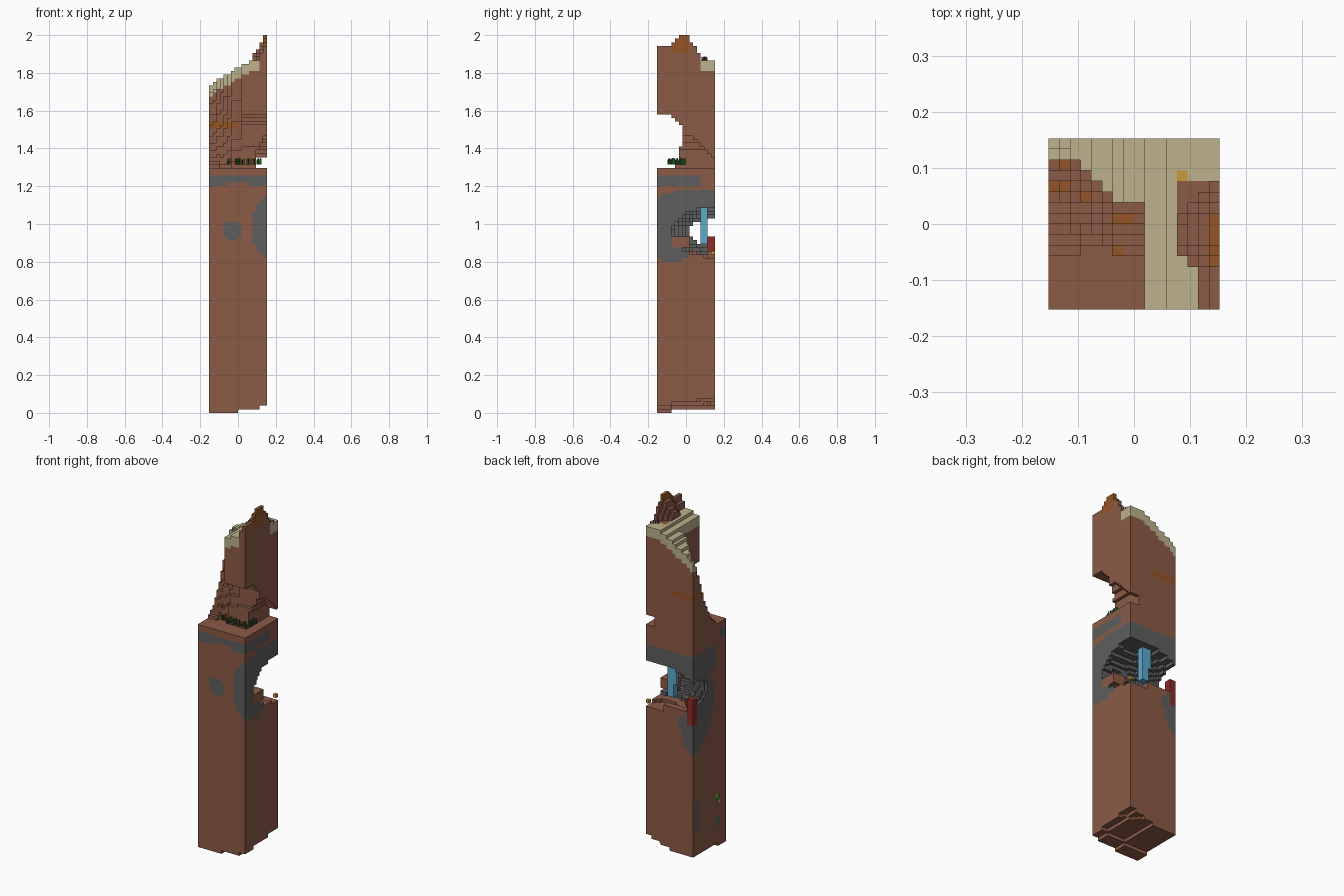
import bpy, bmesh, random
from mathutils import Vector

random.seed(4)
cube = bpy.data.objects.get("Cube")
if cube:
    bpy.data.objects.remove(cube, do_unlink=True)

N, LAYERS = 16, 105
S = 2 / LAYERS
HALF = N * S / 2

COLOURS = {
    "clay": (0.26, 0.105, 0.063),
    "sandstone": (0.51, 0.445, 0.27),
    "grey_stone": (0.112, 0.112, 0.112),
    "grass": (0.03, 0.18, 0.025),
    "water": (0.11, 0.40, 0.61),
    "red_rock": (0.26, 0.025, 0.02),
    "orange_clay": (0.30, 0.09, 0.02),
    "gold": (0.58, 0.33, 0.04),
}
MATS = {}
for name, rgb in COLOURS.items():
    m = bpy.data.materials.new(name)
    m.use_nodes = True
    m.diffuse_color = (*rgb, 1)
    m.node_tree.nodes["Principled BSDF"].inputs["Base Color"].default_value = (*rgb, 1)
    MATS[name] = m


def clamp(v):
    return max(0.0, min(1.0, v))


def inside(p, centre, radii):
    return sum(((a - c) / r) ** 2 for a, c, r in zip(p, centre, radii)) < 1


def in_box(p, lo, hi):
    return all(a < v < b for a, v, b in zip(lo, p, hi))


def plateau(x):
    return min(1.865, 1.735 + 0.6 * (x + 0.15))


def on_ridge(x, y):
    return y < 0.08 and x > 0.08 + 0.035 * clamp((-0.04 - y) / 0.06)


def summit(x, y):
    """Height of the top surface."""
    if not on_ridge(x, y):
        return plateau(x)
    drop = 1.5 * y if y > 0 else min(0.06, abs(y + 0.02))
    return max(plateau(x), 2.017 - 1.7 * (0.15 - x) - drop)


def cliff_front(x, z):
    """How far forward the cliff reaches at a height."""
    t = clamp((z - 1.3) / 0.42)
    back = 0.04 + 0.09 * clamp((-0.03 - x) / 0.1)
    foot = -0.07 + 0.02 * ((int((x + HALF) / S) // 3) % 2)
    return foot + (back - foot) * t ** 0.6


def in_cave(p):
    return inside(p, (0.07, 0.13, 0.955), (0.25, 0.21, 0.135))


def solid(i, j, k, p):
    x, y, z = p
    # stepped underside
    if k < (i >= 8) + (i >= 14) + (j >= 4) + (i + j >= 26):
        return False
    if z < 1.3:
        return not in_cave(p)
    if z > summit(x, y):
        return False
    # overhanging arm
    if x > 0.02 and z > 1.58 - max(0, y + 0.08):
        return True
    # undercut on the side below the arm
    if z < 1.5 and x > 0.10 + max(0, z - 1.38) * 0.45:
        return False
    front = cliff_front(x, z) if x < 0.02 else -0.05 + 0.2 * clamp(z - 1.3)
    return y > front


def colour(p):
    x, y, z = p
    if z > 1.3:
        if z > plateau(x) - 0.055 and not on_ridge(x, y):
            if x > -0.1 or y > 0.12:
                return "sandstone"
        if z > 1.9 and x > 0.135 and -0.08 < y < 0.02:
            return "orange_clay"
        if x < 0 and 1.51 < z < 1.54 or random.random() < 0.015 and y < 0.12 and x < 0.13:
            return "orange_clay"
        return "clay"
    # mineral spots low on the side
    if x < -0.14 and abs(y + 0.08) < 0.02 and (abs(z - 0.14) < 0.03 or abs(z - 0.28) < 0.025):
        return random.choice(["grey_stone", "grass", "gold"])
    if x < -0.14 and abs(y - 0.11) < 0.015 and 0.15 < z < 0.33:
        return "grey_stone"
    # stone seams
    if 1.2 < z < 1.265 and y < 0.08 and not (x < -0.1 and y > -0.1):
        return "grey_stone" if z > 1.22 or abs(x) > 0.05 else "clay"
    if inside(p, (-0.03, -0.15, 0.965), (0.052, 0.05, 0.052)):
        return "grey_stone"
    if inside(p, (0.2, -0.08, 0.98), (0.14, 0.16, 0.2)):
        return "grey_stone"
    if 1.05 < z < 1.19 and y > -0.05:
        return "grey_stone"
    if inside(p, (-0.17, 0.16, 0.88), (0.12, 0.2, 0.28)):
        return "grey_stone"
    if (z > 0.88 or y < 0.02) and inside(p, (0.07, 0.13, 0.955), (0.28, 0.25, 0.17)):
        return "grey_stone"
    return "clay"


# Coloured blocks standing inside the cave: low corner, high corner, colour
EXTRAS = [
    ((0.0, 0.07, 0.90), (0.04, 0.115, 1.09), "water"),
    ((-0.02, 0.09, 0.98), (0.02, 0.115, 1.09), "water"),
    ((-0.16, 0.11, 0.78), (-0.11, 0.16, 0.93), "red_rock"),
    ((0.07, -0.07, 0.88), (0.16, 0.01, 0.93), "clay"),
    ((-0.10, 0.11, 0.82), (0.03, 0.16, 0.86), "clay"),
    ((0.13, 0.13, 0.83), (0.16, 0.16, 0.85), "gold"),
    ((0.075, 0.075, 1.84), (0.095, 0.095, 1.87), "gold"),
]

blocks = {}
for i in range(N):
    for j in range(N):
        for k in range(LAYERS):
            p = Vector(((i + 0.5) * S - HALF, (j + 0.5) * S - HALF, (k + 0.5) * S))
            extra = [c for lo, hi, c in EXTRAS if in_box(p, lo, hi)]
            if extra:
                blocks[i, j, k] = extra[0]
            elif solid(i, j, k, p):
                blocks[i, j, k] = colour(p)


def make_object(name, material, bm):
    mesh = bpy.data.meshes.new(name)
    bm.to_mesh(mesh)
    bm.free()
    mesh.materials.append(MATS[material])
    obj = bpy.data.objects.new(name, mesh)
    bpy.context.collection.objects.link(obj)


def build_blocks(name, material):
    """Skin the blocks of one colour with their exposed faces."""
    bm = bmesh.new()
    cache = {}

    def corner(c):
        if c not in cache:
            cache[c] = bm.verts.new((c[0] * S - HALF, c[1] * S - HALF, c[2] * S))
        return cache[c]

    for cell, mat in blocks.items():
        if mat != material:
            continue
        for axis in range(3):
            for side in (0, 1):
                near = list(cell)
                near[axis] += 2 * side - 1
                if tuple(near) in blocks:
                    continue
                u, v = (axis + 1) % 3, (axis + 2) % 3
                ring = []
                for du, dv in ((0, 0), (1, 0), (1, 1), (0, 1)):
                    c = list(cell)
                    c[axis] += side
                    c[u] += du
                    c[v] += dv
                    ring.append(corner(tuple(c)))
                bm.faces.new(ring if side else ring[::-1])
    bmesh.ops.dissolve_limit(bm, angle_limit=0.01, verts=bm.verts[:], edges=bm.edges[:])
    make_object(name, material, bm)


PARTS = {
    "rock_column": "clay", "sandstone_cap": "sandstone", "stone_seams": "grey_stone",
    "mineral_spots": "grass", "waterfall": "water", "red_corner_rock": "red_rock",
    "orange_streaks": "orange_clay", "gold_blocks": "gold",
}
for part, material in PARTS.items():
    build_blocks(part, material)


def build_plants(name, material, spots, height):
    """Tufts made of crossed upright blades."""
    bm = bmesh.new()
    r = S * 0.45
    for x, y, z in spots:
        for dx, dy in ((r, r), (r, -r)):
            for t in (-0.8, -0.1, 0.6):
                a = Vector((x + dx * t, y + dy * t, z))
                b = a + Vector((dx * 0.45, dy * 0.45, 0))
                up = Vector((0, 0, height * random.uniform(0.6, 1)))
                bm.faces.new([bm.verts.new(q) for q in (a, b, b + up, a + up)])
    make_object(name, material, bm)


FLOOR = 69 * S
tufts = [(-0.05, -0.066, FLOOR), (-0.01, -0.066, FLOOR), (0.0, -0.09, FLOOR)]
tufts += [(0.01 + n * S, -0.07 - 0.015 * (n % 2), FLOOR) for n in range(6)]
tufts += [(0.115, -0.05 + n * S, FLOOR) for n in range(3)]
build_plants("grass_tufts", "grass", tufts, 0.035)
build_plants("dry_shrub", "clay", [(0.12, 0.09, 98 * S), (0.143, 0.105, 98 * S)], 0.02)
